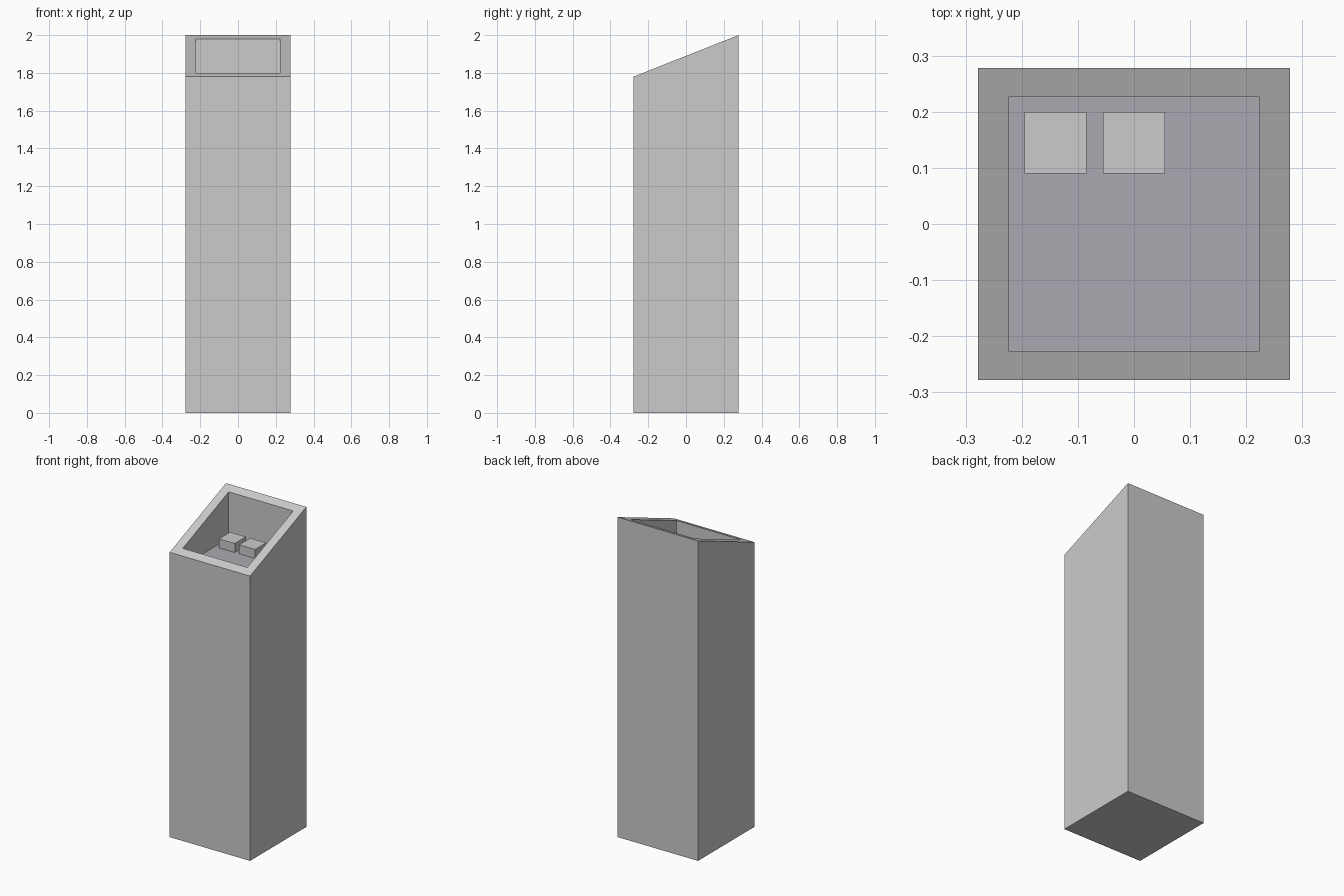
import bpy, bmesh

if "Cube" in bpy.data.objects:
    bpy.data.objects.remove(bpy.data.objects["Cube"])

HALF = 0.278       # half width of the column
LOW, HIGH = 1.78, 2.0   # front and back height of the slanted top
FLOOR = 1.69       # height of the recess floor


def finish(name, bm):
    bmesh.ops.recalc_face_normals(bm, faces=bm.faces)
    mesh = bpy.data.meshes.new(name)
    bm.to_mesh(mesh)
    bm.free()
    obj = bpy.data.objects.new(name, mesh)
    bpy.context.collection.objects.link(obj)
    return obj


def box(bm, x0, x1, y0, y1, z0, z1):
    verts = bmesh.ops.create_cube(bm, size=1)["verts"]
    for v in verts:
        v.co.x = x1 if v.co.x > 0 else x0
        v.co.y = y1 if v.co.y > 0 else y0
        v.co.z = z1 if v.co.z > 0 else z0
    return verts


# Column with a slanted top and a recess dropped into it
bm = bmesh.new()
for v in box(bm, -HALF, HALF, -HALF, HALF, 0, HIGH):
    if v.co.z > 1 and v.co.y < 0:
        v.co.z = LOW
bm.normal_update()
top = max(bm.faces, key=lambda f: f.calc_center_median().z)
bmesh.ops.inset_region(bm, faces=[top], thickness=0.055, use_even_offset=True)
bottom = bmesh.ops.extrude_discrete_faces(bm, faces=[top])["faces"][0]
for v in bottom.verts:
    v.co.z = FLOOR
corners = [v.co.copy() for v in bottom.verts]
bmesh.ops.delete(bm, geom=[bottom], context='FACES_ONLY')
finish("column", bm)

# Tinted floor panel closing the recess
bm = bmesh.new()
face = bm.faces.new([bm.verts.new(c) for c in corners])
face.normal_update()
if face.normal.z < 0:
    face.normal_flip()
mesh = bpy.data.meshes.new("recess_floor")
bm.to_mesh(mesh)
bm.free()
panel = bpy.data.objects.new("recess_floor", mesh)
bpy.context.collection.objects.link(panel)
mat = bpy.data.materials.new("blue_grey")
mat.diffuse_color = (0.4, 0.4, 0.44, 1)
mat.use_nodes = True
mat.node_tree.nodes["Principled BSDF"].inputs["Base Color"].default_value = mat.diffuse_color
mesh.materials.append(mat)

# Two small blocks resting on the floor
for side, x in (("left", -0.14), ("middle", 0.0)):
    bm = bmesh.new()
    box(bm, x - 0.055, x + 0.055, 0.09, 0.2, FLOOR, FLOOR + 0.056)
    finish(side + "_block", bm)
